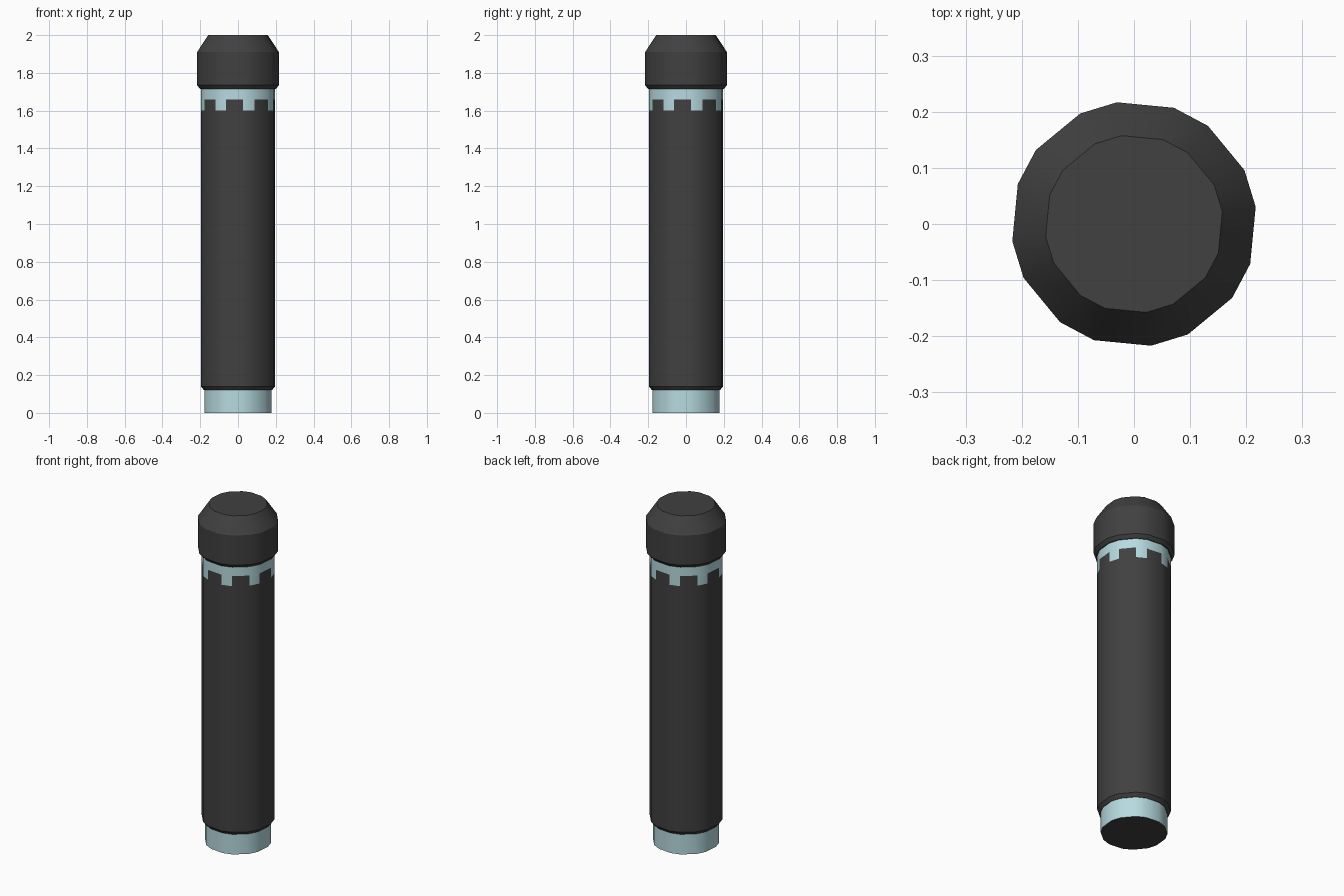
import bpy
import math

cube = bpy.data.objects.get("Cube")
if cube:
    bpy.data.objects.remove(cube, do_unlink=True)


def make_material(name, color):
    mat = bpy.data.materials.new(name)
    mat.use_nodes = True
    mat.diffuse_color = color
    mat.node_tree.nodes["Principled BSDF"].inputs["Base Color"].default_value = color
    return mat


DARK = make_material("dark grey", (0.052, 0.052, 0.052, 1))
PALE = make_material("pale teal", (0.47, 0.70, 0.74, 1))

# Bevelled octagon: eight narrow corner faces alternating with eight wide sides
ANGLES = [math.radians(8 + 45 * i + step) for i in range(8) for step in (0, 18)]
SIDES = len(ANGLES)


def lathe(name, profile, paint):
    """Stack rings of (radius, z); paint(band, side) tells if a face is pale."""
    verts = [(r * math.cos(a), r * math.sin(a), z) for r, z in profile for a in ANGLES]
    faces, pale = [], []
    for band in range(len(profile) - 1):
        low = band * SIDES
        for i in range(SIDES):
            j = (i + 1) % SIDES
            faces.append((low + i, low + j, low + SIDES + j, low + SIDES + i))
            pale.append(paint(band, i))
    # End caps stay dark
    last = (len(profile) - 1) * SIDES
    faces.append(tuple(reversed(range(SIDES))))
    faces.append(tuple(range(last, last + SIDES)))
    pale += [False, False]

    mesh = bpy.data.meshes.new(name)
    mesh.from_pydata(verts, [], faces)
    mesh.materials.append(DARK)
    mesh.materials.append(PALE)
    for poly, is_pale in zip(mesh.polygons, pale):
        poly.material_index = int(is_pale)
    obj = bpy.data.objects.new(name, mesh)
    bpy.context.collection.objects.link(obj)

    bpy.ops.object.select_all(action="DESELECT")
    obj.select_set(True)
    bpy.context.view_layer.objects.active = obj
    bpy.ops.object.shade_smooth_by_angle(angle=math.radians(30))
    return obj


# Pale foot with a dark underside
lathe("base_ring", [(0.18, 0), (0.18, 0.125)], lambda band, side: True)

# Main tube: pale collar at the top, with tabs on the narrow faces below it
lathe("body_tube",
      [(0.182, 0.12), (0.198, 0.14), (0.198, 1.60), (0.198, 1.66), (0.198, 1.735)],
      lambda band, side: band == 3 or (band == 2 and side % 2 == 0))

# Wider cap with chamfered rims
lathe("top_cap", [(0.203, 1.715), (0.219, 1.735), (0.219, 1.91), (0.159, 2.0)],
      lambda band, side: False)
